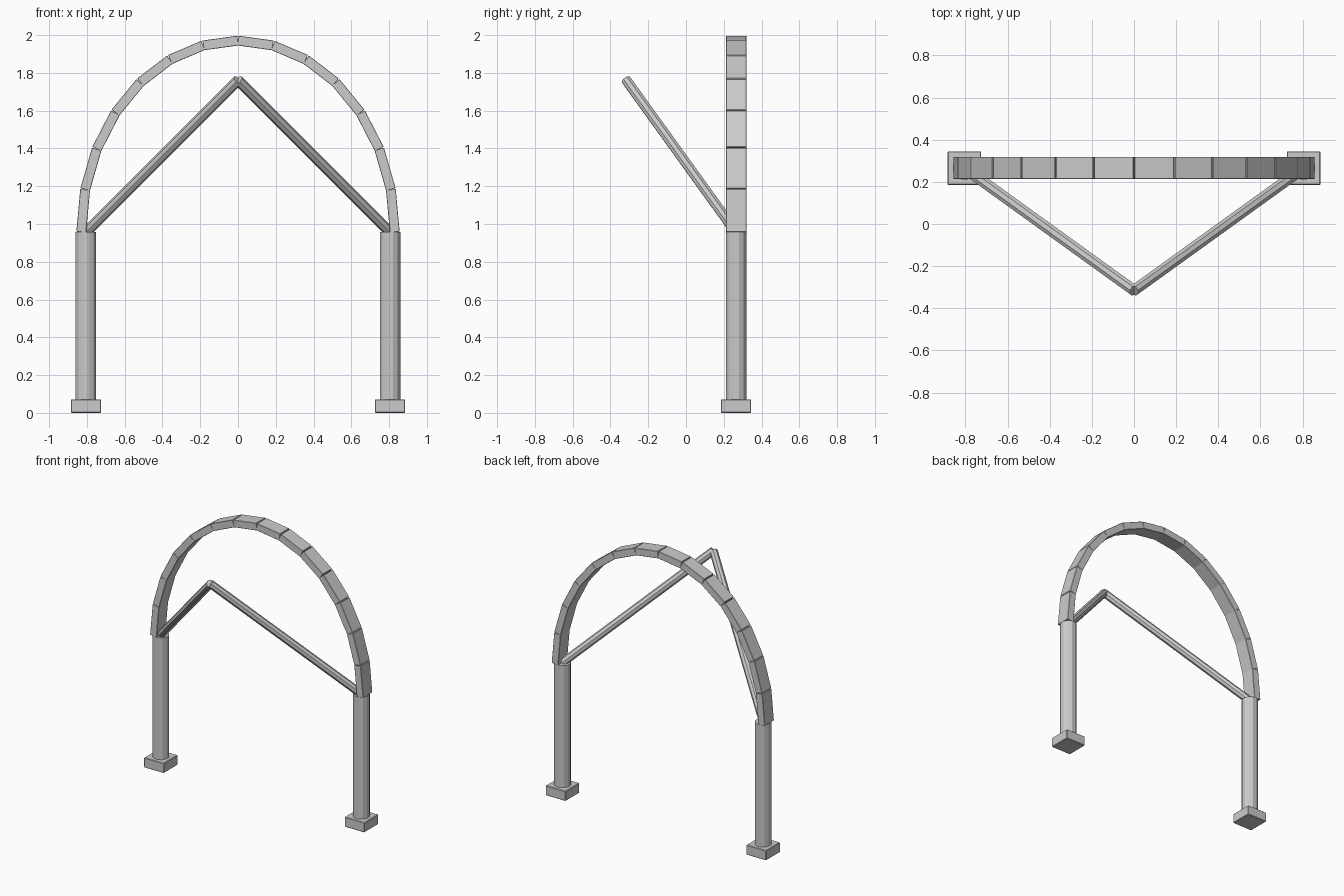
import bpy, bmesh, math
from mathutils import Vector, Matrix

if "Cube" in bpy.data.objects:
    bpy.data.objects.remove(bpy.data.objects["Cube"])

Y = 0.266        # depth of the arch plane
COL_X = 0.805    # column centre
SPRING = 0.957   # height where the arch starts


def finish(name, bm, bevel=0.0):
    mesh = bpy.data.meshes.new(name)
    bm.to_mesh(mesh)
    bm.free()
    ob = bpy.data.objects.new(name, mesh)
    bpy.context.collection.objects.link(ob)
    if bevel:
        mod = ob.modifiers.new("edge", 'BEVEL')
        mod.width = bevel
        mod.segments = 1
    return ob


def box(name, matrix, size, bevel=0.0):
    bm = bmesh.new()
    bmesh.ops.create_cube(bm, size=1, matrix=matrix @ Matrix.Diagonal((*size, 1)))
    return finish(name, bm, bevel)


def rod(name, a, b, radius, sides):
    a, b = Vector(a), Vector(b)
    d = b - a
    rot = d.to_track_quat('Z', 'Y').to_matrix().to_4x4()
    turn = Matrix.Rotation(math.pi / sides, 4, 'Z')
    bm = bmesh.new()
    bmesh.ops.create_cone(bm, cap_ends=True, segments=sides, radius1=radius,
                          radius2=radius, depth=d.length,
                          matrix=Matrix.Translation((a + b) / 2) @ rot @ turn)
    return finish(name, bm)


# Bases, columns and forward-leaning braces on both sides
for side, s in (("left", -1), ("right", 1)):
    box(f"{side}_base", Matrix.Translation((s * COL_X, 0.265, 0.036)),
        (0.16, 0.16, 0.072), 0.004)
    rod(f"{side}_column", (s * COL_X, 0.265, 0.06), (s * COL_X, 0.265, SPRING), 0.056, 12)
    rod(f"{side}_brace", (s * COL_X, 0.265, 0.955), (0, -0.315, 1.76), 0.028, 8)

# Arch of straight blocks along a half ellipse
N = 14
pts = [Vector((-0.83 * math.cos(math.pi * i / N), Y,
               SPRING + 1.014 * math.sin(math.pi * i / N))) for i in range(N + 1)]
for i, (a, b) in enumerate(zip(pts, pts[1:])):
    d = b - a
    tilt = Matrix.Rotation(-math.atan2(d.z, d.x), 4, 'Y')
    box(f"arch_block_{i + 1}", Matrix.Translation((a + b) / 2) @ tilt,
        (d.length, 0.106, 0.052), 0.002)
